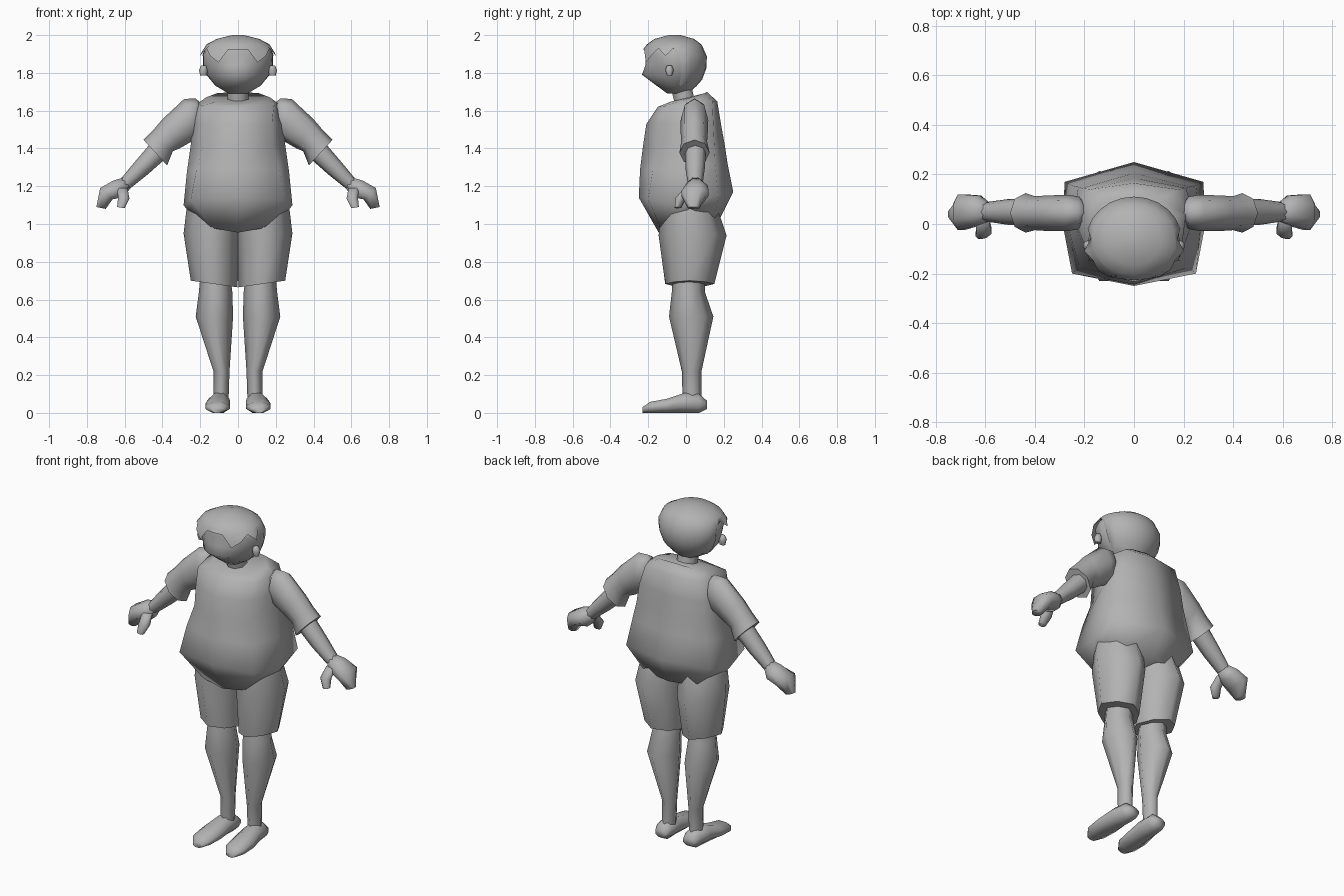
import bpy, bmesh, math
from mathutils import Vector

if "Cube" in bpy.data.objects:
    bpy.data.objects.remove(bpy.data.objects["Cube"])

gray = bpy.data.materials.new("plain gray")
gray.diffuse_color = (0.45, 0.45, 0.45, 1)
gray.use_nodes = True
gray.node_tree.nodes["Principled BSDF"].inputs["Base Color"].default_value = gray.diffuse_color


def loft(name, rings, mirror=False, cap_start=True, cap_end=True, angle=72):
    """Skin a list of equally long point rings."""
    bm = bmesh.new()
    vs = [[bm.verts.new(p) for p in r] for r in rings]
    n = len(rings[0])
    for lo, hi in zip(vs, vs[1:]):
        for i in range(n):
            j = (i + 1) % n
            bm.faces.new((lo[i], lo[j], hi[j], hi[i]))
    if cap_start:
        bm.faces.new(vs[0][::-1])
    if cap_end:
        bm.faces.new(vs[-1])
    bmesh.ops.recalc_face_normals(bm, faces=bm.faces)
    me = bpy.data.meshes.new(name)
    bm.to_mesh(me)
    bm.free()
    me.materials.append(gray)
    ob = bpy.data.objects.new(name, me)
    bpy.context.collection.objects.link(ob)
    bpy.ops.object.select_all(action='DESELECT')
    ob.select_set(True)
    bpy.context.view_layer.objects.active = ob
    bpy.ops.object.shade_smooth_by_angle(angle=math.radians(angle))
    if mirror:
        ob.modifiers.new("mirror", 'MIRROR')
    return ob


def octagon(c, u, v, boxy=True, diag=1.0):
    """Eight points around c; boxy turns flat sides to the axes, diag pulls in the diagonals."""
    k, t0 = (1 / math.cos(math.pi / 8), math.pi / 8) if boxy else (1, 0)
    pts = []
    for i in range(8):
        t = t0 + i * math.pi / 4
        s = k * (diag if i % 2 else 1)
        pts.append(Vector(c) + s * (math.cos(t) * Vector(u) + math.sin(t) * Vector(v)))
    return pts


def limb(name, sections, boxy=False, diag=1.0):
    """Each section: outer (x, z), inner (x, z), y from, y to."""
    rings = []
    for (ax, az), (bx, bz), y0, y1 in sections:
        rings.append(octagon(((ax + bx) / 2, (y0 + y1) / 2, (az + bz) / 2),
                             ((ax - bx) / 2, 0, (az - bz) / 2), (0, (y1 - y0) / 2, 0),
                             boxy, diag))
    return loft(name, rings, mirror=True)


# Shirt body: heights (front, side, back), half widths and depths of five points
def shirt_ring(zf, zs, zb, xf, xs, xb, yf, yfc, ys, ybc, yb):
    half = [(xf, yfc, zf * .75 + zs * .25), (xs, ys, zs), (xb, ybc, zb * .75 + zs * .25)]
    return [(0, yf, zf)] + half + [(0, yb, zb)] + [(-x, y, z) for x, y, z in half[::-1]]


loft("shirt", [shirt_ring(*s) for s in [
    (.955, 1.05, 1.01, .14, .25, .17, -.145, -.135, .02, .15, .17),
    (1.14, 1.10, 1.17, .25, .288, .28, -.25, -.20, .0, .17, .25),
    (1.29, 1.28, 1.32, .22, .27, .25, -.243, -.175, .0, .155, .22),
    (1.41, 1.42, 1.42, .185, .25, .225, -.228, -.15, .02, .15, .205),
    (1.53, 1.53, 1.53, .18, .245, .21, -.21, -.145, .03, .145, .185),
    (1.62, 1.64, 1.65, .19, .21, .175, -.15, -.11, .04, .14, .165),
    (1.64, 1.67, 1.70, .12, .17, .11, -.10, -.08, .03, .10, .11)]])

# Sleeves, forearms and hands
limb("sleeve", [((.19, 1.635), (.20, 1.50), .015, .075),
                ((.225, 1.665), (.215, 1.47), -.02, .11),
                ((.285, 1.662), (.24, 1.44), -.028, .118),
                ((.40, 1.555), (.31, 1.40), -.028, .115),
                ((.455, 1.49), (.345, 1.385), -.025, .112),
                ((.50, 1.445), (.375, 1.31), -.035, .125)])
limb("forearm", [((.46, 1.43), (.39, 1.34), -.005, .105),
                 ((.55, 1.325), (.475, 1.265), -.003, .10),
                 ((.62, 1.24), (.575, 1.185), .01, .088)])
limb("hand", [((.61, 1.245), (.57, 1.19), .015, .085),
              ((.66, 1.23), (.60, 1.145), -.005, .115),
              ((.73, 1.19), (.665, 1.13), -.025, .12),
              ((.75, 1.09), (.70, 1.08), .01, .07)], boxy=True)
limb("thumb", [((.64, 1.19), (.585, 1.19), -.01, .04),
               ((.635, 1.14), (.575, 1.135), -.055, .0),
               ((.64, 1.09), (.60, 1.083), -.06, -.025)], boxy=True)

# Shorts and legs
limb("shorts", [((.25, .70), (.003, .665), -.11, .15),
                ((.288, .95), (-.01, .93), -.145, .215),
                ((.27, 1.10), (-.02, 1.10), -.13, .16)], diag=.9)
limb("leg", [((.13, .07), (.05, .07), -.018, .082),
             ((.13, .22), (.045, .22), -.022, .082),
             ((.224, .51), (.026, .51), -.09, .145),
             ((.207, .64), (.03, .64), -.075, .10),
             ((.20, .72), (.04, .72), -.07, .10)], diag=.9)

# Feet: y, centre x, half width, bottom, top
loft("foot", [octagon((x, y, (z0 + z1) / 2), (w, 0, 0), (0, 0, (z1 - z0) / 2))
              for y, x, w, z0, z1 in [(-.23, .11, .03, .0, .03), (-.19, .11, .058, .0, .058),
                                      (-.10, .107, .064, .0, .075), (-.01, .10, .056, .0, .105),
                                      (.07, .095, .05, .0, .10), (.11, .093, .035, .02, .065)]],
     mirror=True)

# Head outline: z, half width, front y, back y
PROFILE = [(1.69, .05, -.10, .01), (1.73, .12, -.155, .06), (1.79, .17, -.238, .10),
           (1.84, .187, -.22, .107), (1.90, .19, -.22, .107), (1.95, .165, -.205, .08),
           (1.98, .11, -.165, .04), (2.0, .03, -.09, -.03)]
COLUMNS = 24


def head_point(z, i, grow=1.0, point=1.0):
    """Point on the head at height z and column i; point > 1 narrows the face to a ridge."""
    k = min(max(sum(p[0] <= z for p in PROFILE) - 1, 0), len(PROFILE) - 2)
    a, b = PROFILE[k], PROFILE[k + 1]
    f = min(max((z - a[0]) / (b[0] - a[0]), 0), 1)
    rx, yf, yb = [p + (q - p) * f for p, q in zip(a[1:], b[1:])]
    t = 2 * math.pi * i / COLUMNS
    c = math.cos(t)
    y = (.065 + yf) * c ** point if c > 0 else -(yb + .065) * c
    return (grow * rx * math.sin(t), -.065 + grow * y, z)


def head_ring(z, grow, point=1.0):
    return [head_point(z, i, grow, point) for i in range(COLUMNS)]


loft("head", [head_ring(p[0], .97, 1.5 if p[0] < 1.85 else 1.0) for p in PROFILE[:-2]])

# Hair cap with a jagged, flaring rim, front to back
RIM = [1.925, 1.925, 1.855, 1.89, 1.93, 1.89, 1.93, 1.73, 1.75, 1.72, 1.705, 1.70, 1.70]
rings = []
for s in (1, .75, .5, .25, 0):
    rings.append([head_point(1.95 + (RIM[min(i, COLUMNS - i)] - 1.95) * s, i,
                             1.02 + (.08 * s if min(i, COLUMNS - i) < 6 else 0))
                  for i in range(COLUMNS)])
loft("hair", rings + [head_ring(1.98, 1.02), head_ring(2.0, 1)], cap_start=False)

# Ears and neck
limb("ear", [((.20, 1.785), (.165, 1.785), -.10, -.075),
             ((.207, 1.815), (.16, 1.815), -.11, -.065),
             ((.195, 1.84), (.165, 1.84), -.10, -.075)])
loft("neck", [octagon((0, y, z), (.055, 0, 0), (0, .055, 0))
              for y, z in ((.0, 1.62), (-.015, 1.68), (-.03, 1.75))])
